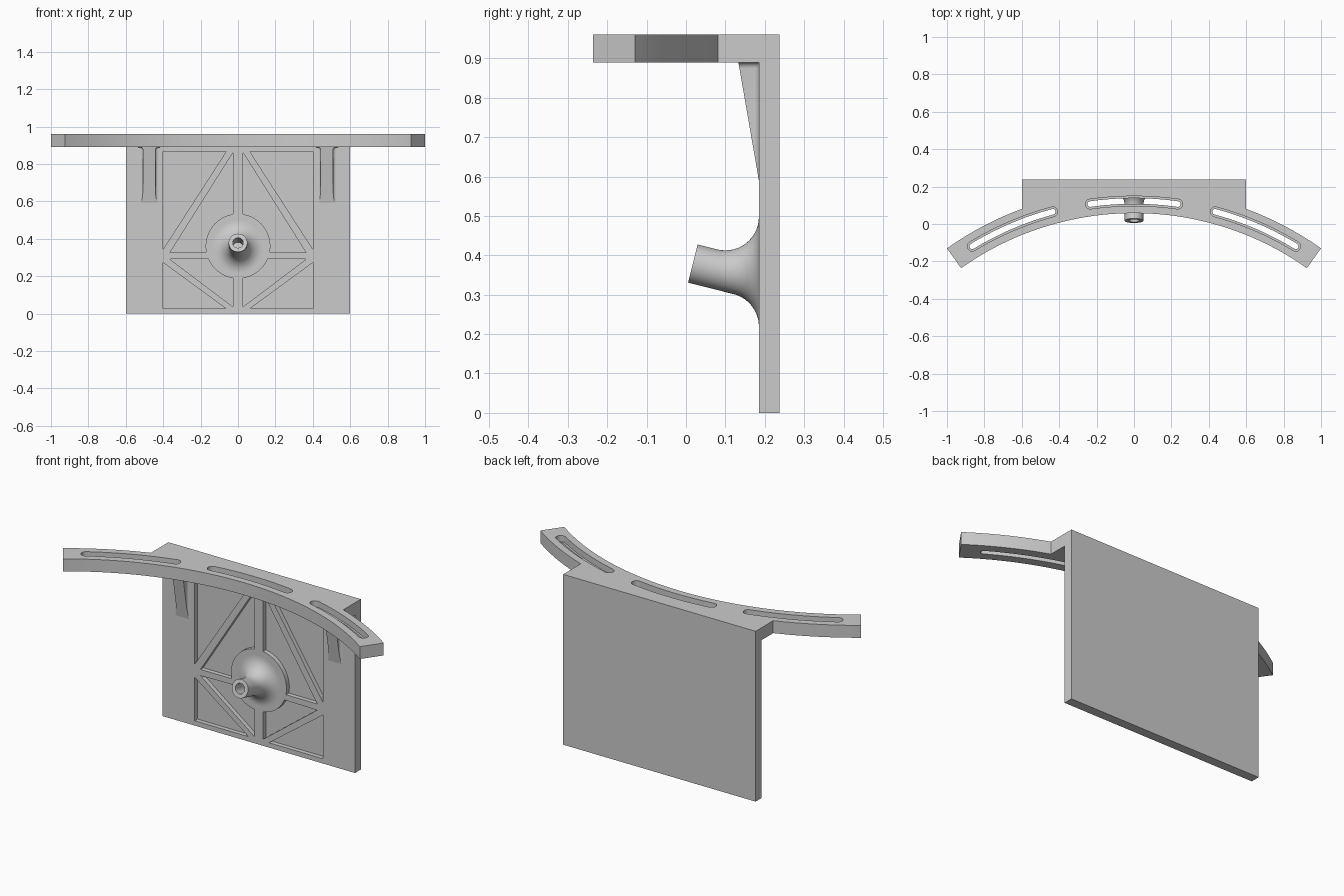
import bpy, bmesh
from math import sin, cos, pi, radians, sqrt, atan2
from mathutils import Vector

if "Cube" in bpy.data.objects:
    bpy.data.objects.remove(bpy.data.objects["Cube"])

CY, R_IN, R_OUT, R_SLOT = -1.542, 1.6, 1.73, 1.665   # curved flange: centre and radii
END = radians(35.3)
FACE, BACK, LOW, TOP = 0.185, 0.237, 0.89, 0.96      # plate front/back, flange bottom/top


def make(name, bm):
    bmesh.ops.recalc_face_normals(bm, faces=bm.faces)
    me = bpy.data.meshes.new(name)
    bm.to_mesh(me)
    bm.free()
    ob = bpy.data.objects.new(name, me)
    bpy.context.collection.objects.link(ob)
    return ob


def loft(name, rings):
    """Skin closed rings of equal length and cap both ends."""
    bm = bmesh.new()
    vr = [[bm.verts.new(p) for p in ring] for ring in rings]
    n = len(vr[0])
    for a, b in zip(vr, vr[1:]):
        for i in range(n):
            j = (i + 1) % n
            bm.faces.new((a[i], a[j], b[j], b[i]))
    bm.faces.new(vr[0])
    bm.faces.new(vr[-1])
    return make(name, bm)


def prism_z(name, pts, a, b):
    return loft(name, [[(x, y, z) for x, y in pts] for z in (a, b)])


def prism_y(name, pts, a, b):
    return loft(name, [[(x, y, z) for x, z in pts] for y in (a, b)])


def boolean(ob, tool, op='DIFFERENCE'):
    m = ob.modifiers.new("bool", 'BOOLEAN')
    m.operation, m.object, m.solver = op, tool, 'EXACT'
    bpy.context.view_layer.objects.active = ob
    bpy.ops.object.modifier_apply(modifier=m.name)
    bpy.data.objects.remove(tool, do_unlink=True)


def smooth(ob):
    bpy.ops.object.select_all(action='DESELECT')
    ob.select_set(True)
    bpy.context.view_layer.objects.active = ob
    bpy.ops.object.shade_smooth_by_angle(angle=radians(30))


def polar(r, a):
    return (r * sin(a), CY + r * cos(a))


def arc(r, a, b, n):
    return [polar(r, a + (b - a) * i / n) for i in range(n + 1)]


# Curved flange merged with its straight back
a0 = atan2(0.6, sqrt(R_OUT ** 2 - 0.36))
outline = ([(-0.6, BACK), (0.6, BACK)] + arc(R_OUT, a0, END, 16)
           + arc(R_IN, END, -END, 64) + arc(R_OUT, -END, -a0, 16))
bracket = prism_z("bracket", outline, LOW, TOP)


# Curved slots with a wider recess on top
def slot_outline(mid, half, w):
    def cap(a, start):
        cx, cy = polar(R_SLOT, a)
        out = []
        for i in range(1, 10):
            f = start + pi * i / 10
            out.append((cx + w * (sin(a) * cos(f) + cos(a) * sin(f)),
                        cy + w * (cos(a) * cos(f) - sin(a) * sin(f))))
        return out
    lo, hi = mid - half, mid + half
    return (arc(R_SLOT + w, lo, hi, 16) + cap(hi, 0)
            + arc(R_SLOT - w, hi, lo, 16) + cap(lo, pi))


for deg in (-23.2, 0, 23.2):
    for w, z in ((0.015, LOW - 0.05), (0.026, TOP - 0.035)):
        boolean(bracket, prism_z("slot_cutter",
                slot_outline(radians(deg), radians(8.1), w), z, TOP + 0.05))

# Back plate with triangular pockets around a round pad
plate = prism_y("back_plate", [(-0.6, 0), (0.6, 0), (0.6, LOW), (-0.6, LOW)], FACE, BACK)
PAD_Z, PAD_R, RIB = 0.361, 0.173, 0.027


def pad_arc(zh):
    """Pad edge from the vertical rib round to the horizontal rib at height zh."""
    s = 1 if zh > 0.31 else -1
    h = zh - PAD_Z
    a = atan2(s * sqrt(PAD_R ** 2 - RIB ** 2), RIB)
    b = atan2(h, sqrt(PAD_R ** 2 - h * h))
    return [(PAD_R * cos(a + (b - a) * i / 12), PAD_Z + PAD_R * sin(a + (b - a) * i / 12))
            for i in range(13)]


pockets = [
    [(0.4, 0.866), (0.064, 0.866), (0.4, 0.345)],
    [(RIB, 0.861)] + pad_arc(0.326) + [(0.364, 0.326)],
    [(0.4, 0.027), (0.064, 0.027), (0.4, 0.273)],
    [(RIB, 0.037)] + pad_arc(0.294) + [(0.364, 0.291)],
]
for side in (-1, 1):
    for p in pockets:
        boolean(plate, prism_y("pocket_cutter", [(side * x, z) for x, z in p],
                               FACE - 0.05, FACE + 0.025))
boolean(bracket, plate, 'UNION')
smooth(bracket)

# Tilted hollow boss, blended into the plate with a rolling-ball fillet
tip = Vector((0, 0.0175, 0.379))
axis = Vector((0, 0.97, -0.243)).normalized()
side_v = Vector((1, 0, 0))
up_v = side_v.cross(axis)
N, RB, RF, RH = 64, 0.05, 0.085, 0.028
dirs = [side_v * cos(2 * pi * i / N) + up_v * sin(2 * pi * i / N) for i in range(N)]
rings = [[tip + axis * 0.1 + d * RH for d in dirs],
         [tip + d * RH for d in dirs],
         [tip + d * RB for d in dirs]]
STEPS = 14
centres = []
for d in dirs:
    c = tip + d * (RB + RF)
    centres.append(c + axis * ((FACE - RF - c.y) / axis.y))
for k in range(STEPS + 1):
    t = k / STEPS
    rings.append([c + (-d).slerp(Vector((0, 1, 0)), t) * RF for c, d in zip(centres, dirs)])
rings.append([p + Vector((0, 0.006, 0)) for p in rings[-1]])
smooth(loft("boss", rings))


# Tapered gussets under the flange, with filleted sides
W, RG, Z0 = 0.033, 0.015, 0.59


def flare(t):
    t = min(max(t, 0), RG)
    return RG - sqrt(RG ** 2 - (RG - t) ** 2)


def gusset_ring(cx, z):
    depth = 0.052 * (z - Z0) / (LOW - Z0)
    half = []
    for i in range(7):
        t = min(depth, RG) * (1 - cos(pi / 2 * i / 6))
        half.append((W + flare(t) + flare(LOW - z), FACE - t))
    half.append((half[-1][0], FACE - depth - 1e-5))
    half.insert(0, (half[0][0], FACE + 0.004))
    return ([(cx + w, y, z) for w, y in half]
            + [(cx - w, y, z) for w, y in reversed(half)])


levels = [Z0 + 0.001, 0.60, 0.61, 0.625, 0.64, 0.655, 0.676, 0.75, 0.875,
          0.879, 0.883, 0.886, 0.888, LOW]
for cx, label in ((-0.475, "left"), (0.475, "right")):
    smooth(loft("gusset_" + label, [gusset_ring(cx, z) for z in levels]))
